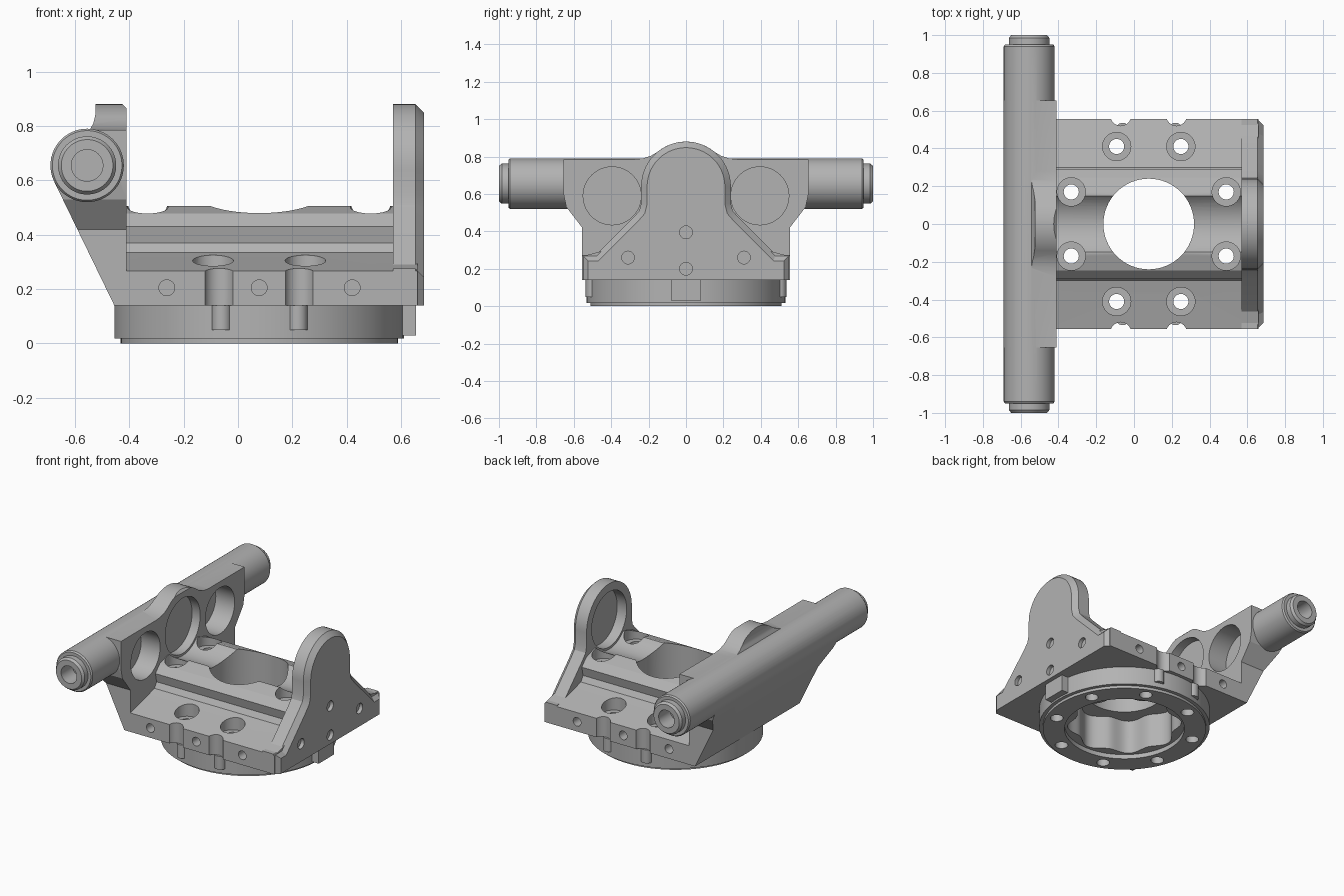
import bpy, bmesh
from math import sin, cos, pi, radians
from mathutils import Vector

if "Cube" in bpy.data.objects:
    bpy.data.objects.remove(bpy.data.objects["Cube"])

grey = bpy.data.materials.new("machined_grey")
grey.use_nodes = True
grey.diffuse_color = (0.45, 0.45, 0.45, 1)
grey.node_tree.nodes["Principled BSDF"].inputs["Base Color"].default_value = grey.diffuse_color

CX = 0.078            # centre of the flange and main bore
BORE_Z = 0.64         # axis height of the bearing bores
ROD_X, ROD_Z, ROD_R = -0.555, 0.655, 0.135


def finish(name, bm):
    bmesh.ops.recalc_face_normals(bm, faces=bm.faces)
    mesh = bpy.data.meshes.new(name)
    bm.to_mesh(mesh)
    bm.free()
    mesh.materials.append(grey)
    obj = bpy.data.objects.new(name, mesh)
    bpy.context.collection.objects.link(obj)
    return obj


def place(axis, u, v, w):
    return Vector({"x": (w, u, v), "y": (u, w, v), "z": (u, v, w)}[axis])


def prism(name, points, axis, lo, hi, chamfer=0):
    """Extrude a flat outline along an axis, with an optional chamfered far end."""
    bm = bmesh.new()
    low = [bm.verts.new(place(axis, u, v, lo)) for u, v in points]
    high = [bm.verts.new(place(axis, u, v, hi - chamfer)) for u, v in points]
    bm.faces.new(low)
    end = bm.faces.new(high)
    for i in range(len(low)):
        j = (i + 1) % len(low)
        bm.faces.new((low[i], low[j], high[j], high[i]))
    bmesh.ops.recalc_face_normals(bm, faces=bm.faces)
    if chamfer:
        floor = min(v for u, v in points)
        bmesh.ops.inset_region(bm, faces=[end], thickness=chamfer, depth=chamfer,
                               use_even_offset=True)
        for vert in end.verts:
            if vert.co.z < floor + 2 * chamfer:
                vert.co.z = floor
    return finish(name, bm)


def circle(u, v, r, n=48):
    return [(u + r * cos(2 * pi * i / n), v + r * sin(2 * pi * i / n)) for i in range(n)]


def arc(u, v, r, start, stop, n):
    angles = [radians(start + (stop - start) * i / n) for i in range(n + 1)]
    return [(u + r * cos(a), v + r * sin(a)) for a in angles]


def mirrored(half):
    return half + [(-u, v) for u, v in reversed(half) if u > 0.001]


def cutter(axis, u, v, r, lo, hi, n=32):
    return prism("cutter", circle(u, v, r, n), axis, lo, hi)


def lathe(name, profile, axis, u, v, n=64):
    """Turn a closed (radius, height) outline around an axis."""
    bm = bmesh.new()
    rings = [[bm.verts.new(place(axis, u + r * cos(2 * pi * i / n), v + r * sin(2 * pi * i / n), h))
              for i in range(n)] for r, h in profile]
    for a, b in zip(rings, rings[1:]):
        for i in range(n):
            j = (i + 1) % n
            bm.faces.new((a[i], a[j], b[j], b[i]))
    bm.faces.new(rings[0])
    bm.faces.new(rings[-1])
    return finish(name, bm)


def combine(obj, others, operation):
    for other in others:
        mod = obj.modifiers.new("bool", "BOOLEAN")
        mod.operation, mod.solver, mod.object = operation, "EXACT", other
    graph = bpy.context.evaluated_depsgraph_get()
    mesh = bpy.data.meshes.new_from_object(obj.evaluated_get(graph))
    obj.modifiers.clear()
    obj.data = mesh


def smooth(obj):
    obj.data.shade_smooth()
    obj.data.set_sharp_from_angle(angle=radians(25))


# Deck with ridges, grooves and sloping ledges
deck = prism("deck", mirrored([(0.555, 0.14), (0.555, 0.267), (0.36, 0.318), (0.30, 0.335),
                               (0.277, 0.37), (0.29, 0.43), (0.245, 0.478), (0.16, 0.505)]),
             "x", -0.45, 0.66)

# Arched end wall
arched_wall = prism("arched_wall",
                    mirrored([(0.555, 0.14), (0.555, 0.275), (0.48, 0.275), (0.285, 0.47),
                              (0.25, 0.51), (0.24, 0.55)] + arc(0, BORE_Z, 0.24, 0, 90, 14)),
                    "x", 0.57, 0.685, chamfer=0.032)

# Leaning wall: side outline crossed with front outline, then the turned rod
rod_wall = prism("rod_wall", [(-0.455, 0.14)] + arc(ROD_X, ROD_Z, ROD_R, 205, 85, 16)
                 + [(-0.532, 0.81), (-0.525, 0.84), (-0.525, 0.88), (-0.425, 0.88),
                    (-0.41, 0.865), (-0.41, 0.14)], "y", -0.8, 0.8)
outline = prism("cutter", mirrored([(0.555, 0.14), (0.555, 0.42), (0.64, 0.53), (0.655, 0.60),
                                    (0.655, 0.785), (0.28, 0.785), (0.23, 0.79), (0.19, 0.803)]
                                   + arc(0, BORE_Z, 0.24, 50, 90, 10)), "x", -0.9, 0)
combine(rod_wall, [outline], "INTERSECT")
half_rod = [(0.058, 0.88), (0.058, 1), (0.095, 1), (0.107, 0.985), (0.107, 0.95),
            (0.128, 0.95), (ROD_R, 0.94)]
rod = lathe("cutter", half_rod + [(r, -y) for r, y in reversed(half_rod)], "y", ROD_X, ROD_Z)
combine(rod_wall, [rod], "UNION")

# Round mounting flange
flange = lathe("mounting_flange", [(0.51, 0), (0.51, 0.018), (0.533, 0.018), (0.533, 0.14)],
               "z", CX, 0, 96)

# Bearing seats and blind pockets in the walls
seats = [cutter("x", 0, BORE_Z, 0.185, -0.47, 0.64, 64)]
pockets = [cutter("x", side * 0.395, 0.59, 0.155, -0.55, -0.3, 48) for side in (-1, 1)]
trough = cutter("x", 0, BORE_Z, 0.2, -0.41, 0.57, 64)

# Main bore and scalloped cavity from below
bore = cutter("z", CX, 0, 0.24, -0.1, 1, 64)
scallops = []
for i in range(128):
    a = 2 * pi * i / 128
    r = 0.335 + 0.022 * cos(8 * a)
    scallops.append((CX + r * cos(a), r * sin(a)))
cavity = prism("cutter", scallops, "z", -0.1, 0.26)
lip = cutter("z", CX, 0, 0.375, -0.1, 0.03, 64)

# Ring of eight bolt holes with counterbores
bolts, counterbores = [], []
for i in range(8):
    a = radians(22.5 + 45 * i)
    x, y = CX + 0.444 * cos(a), 0.444 * sin(a)
    bolts.append(cutter("z", x, y, 0.04, -0.1, 0.6))
    counterbores.append(cutter("z", x, y, 0.075, 0.43 if abs(y) < 0.3 else 0.24, 0.6))

# Side notches, side holes and end holes
notches, side_holes = [], []
for side in (-1, 1):
    for x in (-0.07, 0.225):
        notches.append(cutter("z", x, side * 0.575, 0.055, 0.1, 0.5))
    for x in (-0.262, CX, 0.42):
        side_holes.append(cutter("y", x, 0.205, 0.029, *sorted((side * 0.47, side * 0.6)), 24))
end_holes = [cutter("x", y, z, 0.034, 0.62, 0.72, 24)
             for y, z in ((0, 0.395), (0, 0.2), (-0.31, 0.26), (0.31, 0.26))]

combine(deck, [bore, cavity, trough] + seats + bolts + counterbores + notches + side_holes,
        "DIFFERENCE")
combine(rod_wall, seats + pockets + counterbores, "DIFFERENCE")
combine(arched_wall, seats + end_holes + counterbores, "DIFFERENCE")
combine(flange, [bore, cavity, lip] + bolts, "DIFFERENCE")

# Locating lugs beside the flange
lugs = [prism("end_lug", [(0.57, -0.08), (0.655, -0.08), (0.655, 0.08), (0.57, 0.08)],
              "z", 0.03, 0.14)]
for side in (-1, 1):
    for x in (-0.06, 0.22):
        lugs.append(prism("side_lug", circle(x, side * 0.5, 0.036, 24), "z", 0.05, 0.14))

for obj in [o for o in bpy.data.objects if o.name.startswith("cutter")]:
    bpy.data.objects.remove(obj)
for obj in [deck, arched_wall, rod_wall, flange] + lugs:
    smooth(obj)
